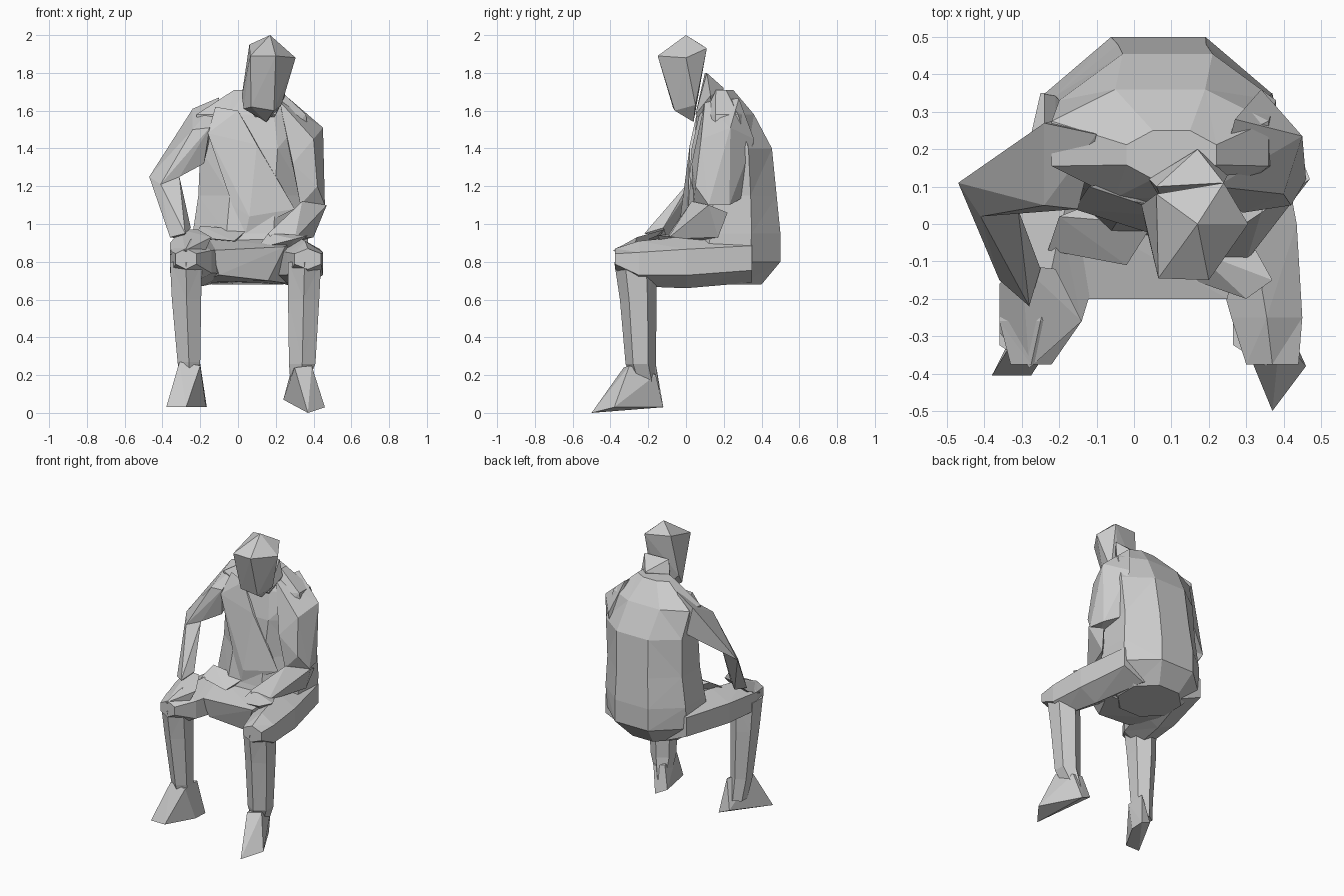
import bpy, bmesh, math
from mathutils import Vector


def finish(name, bm):
    bmesh.ops.recalc_face_normals(bm, faces=bm.faces)
    me = bpy.data.meshes.new(name)
    bm.to_mesh(me)
    bm.free()
    ob = bpy.data.objects.new(name, me)
    bpy.context.collection.objects.link(ob)
    return ob


def hull(name, *pts):
    """Faceted solid stretched over a few corner points."""
    bm = bmesh.new()
    for p in pts:
        bm.verts.new(p)
    r = bmesh.ops.convex_hull(bm, input=bm.verts)
    loose = {v for v in r["geom_interior"] + r["geom_unused"] if isinstance(v, bmesh.types.BMVert)}
    bmesh.ops.delete(bm, geom=list(loose), context='VERTS')
    return finish(name, bm)


def loft(name, rings, sides=8, along='z'):
    """Skin rings given as (u min, u max, v min, v max, position on the axis)."""
    bm = bmesh.new()
    dirs = [(math.cos((i + .5) * math.tau / sides), math.sin((i + .5) * math.tau / sides))
            for i in range(sides)]
    mu, mv = max(d[0] for d in dirs), max(d[1] for d in dirs)
    loops = []
    for u0, u1, v0, v1, t in rings:
        loop = []
        for a, b in dirs:
            u = (u0 + u1) / 2 + (u1 - u0) / 2 * a / mu
            v = (v0 + v1) / 2 + (v1 - v0) / 2 * b / mv
            loop.append(bm.verts.new((u, v, t) if along == 'z' else (u, t, v)))
        loops.append(loop)
    for A, B in zip(loops, loops[1:]):
        for i in range(sides):
            j = (i + 1) % sides
            bm.faces.new((A[i], A[j], B[j], B[i]))
    bm.faces.new(loops[0])
    bm.faces.new(loops[-1])
    bmesh.ops.triangulate(bm, faces=bm.faces)
    return finish(name, bm)


# Torso, hunched forward
loft("torso", [
    (-.14, .24, .02, .40, .68),
    (-.24, .37, -.06, .50, .80),
    (-.24, .37, -.02, .50, .95),
    (-.21, .36, .01, .48, 1.15),
    (-.20, .38, .03, .455, 1.40),
    (-.22, .36, .07, .36, 1.58),
    (-.02, .22, .12, .25, 1.71)])

# Draped cloth on the chest and across the lap
hull("chest_drape", (-.12, .10, 1.62), (0, .06, 1.6), (-.16, .04, 1.48), (.10, .02, 1.42),
     (-.03, 0, 1.1), (.06, -.03, 1.04), (.3, .01, 1.08), (.04, -.02, .95), (.1, .15, 1.2))
hull("lap_cloth", (-.23, -.07, .93), (-.02, -.11, .91), (.05, 0, .97), (-.2, .02, .99), (0, .1, .9))
hull("lap", (-.1, -.17, .73), (.16, -.15, .70), (-.14, -.2, .86), (.16, -.16, .87),
     (.25, -.2, .88), (-.2, .1, .69), (.3, .1, .68), (-.2, .05, .93), (.3, .05, .94))

# Neck and head, bowed forward
hull("neck", (.04, .12, 1.71), (.17, .2, 1.72), (.25, .13, 1.68), (.06, .10, 1.8), (.24, .11, 1.8),
     (.08, .05, 1.58), (.2, .05, 1.58), (.15, .14, 1.5))
hull("head", (.17, 0, 2), (.06, .08, 1.95), (.24, .11, 1.93), (.305, 0, 1.88), (.065, -.145, 1.89),
     (.2, -.15, 1.89), (.02, .05, 1.68), (.03, 0, 1.61), (.07, -.07, 1.62), (.19, -.06, 1.60),
     (.15, .04, 1.54), (.23, .05, 1.63))

# Arm braced outward with the hand on the knee
elbow = [(-.47, .11, 1.25), (-.41, .02, 1.21), (-.31, .04, 1.25), (-.34, .1, 1.3)]
hull("braced_upper_arm", (-.24, .27, 1.61), (-.1, .24, 1.67), (-.24, .05, 1.5), (-.15, .04, 1.51),
     (-.18, .08, 1.32), (-.26, .08, 1.32), (-.2, .28, 1.42), *elbow)
hull("braced_forearm", *elbow, (-.36, -.15, .93), (-.28, -.22, .95), (-.25, -.12, .98), (-.30, -.10, .92))
hull("braced_hand", (-.36, -.16, .90), (-.30, -.11, .97), (-.21, -.12, .97), (-.14, -.26, .93),
     (-.28, -.385, .86), (-.36, -.29, .84), (-.2, -.3, .8))

# Arm held close with the forearm resting across the thigh
hull("resting_upper_arm", (.45, .235, 1.51), (.27, .28, 1.665), (.22, .10, 1.65), (.40, .08, 1.45),
     (.29, .03, 1.32), (.46, .12, 1.1), (.44, .23, 1.1), (.33, .04, 1.1), (.42, .05, 1.2),
     (.34, .36, 1.45), (.32, .32, 1.15))
hull("resting_forearm", (.47, .12, 1.1), (.43, .22, 1.06), (.34, .03, 1.12), (.4, .17, .93),
     (.16, -.09, .95), (.2, -.12, .88), (.3, -.1, .92))
hull("resting_hand", (.16, -.07, .95), (.10, -.13, .87), (.22, -.17, .9), (.3, -.2, .92),
     (.37, -.15, .94), (.32, -.06, .93), (.25, -.1, .84))

# Legs: thigh rings run along y, shin rings run up z
loft("left_thigh", [
    (-.33, -.22, .76, .87, -.375),
    (-.36, -.14, .68, .92, -.26),
    (-.33, -.06, .67, .94, 0),
    (-.25, .05, .69, .95, .35)], 6, 'y')
loft("right_thigh", [
    (.30, .44, .76, .87, -.375),
    (.26, .45, .67, .91, -.25),
    (.19, .435, .66, .935, 0),
    (.07, .37, .69, .95, .35)], 6, 'y')
loft("left_shin", [
    (-.30, -.2, -.27, -.15, .12),
    (-.32, -.2, -.31, -.16, .27),
    (-.35, -.195, -.35, -.155, .6),
    (-.36, -.19, -.38, -.155, .8)], 6)
loft("right_shin", [
    (.28, .35, -.27, -.14, .12),
    (.27, .41, -.32, -.16, .26),
    (.265, .43, -.35, -.155, .6),
    (.265, .44, -.38, -.155, .8)], 6)

# Feet turned out
hull("left_foot", (-.38, -.405, .03), (-.275, -.405, .03), (-.165, -.12, .03), (-.24, -.13, .06),
     (-.31, -.29, .27), (-.2, -.16, .26), (-.2, -.29, .25), (-.17, -.22, .03))
hull("right_foot", (.37, -.5, 0), (.46, -.38, .03), (.24, -.14, .07), (.32, -.12, .03),
     (.30, -.33, .24), (.39, -.3, .25), (.28, -.17, .22), (.36, -.16, .2))
